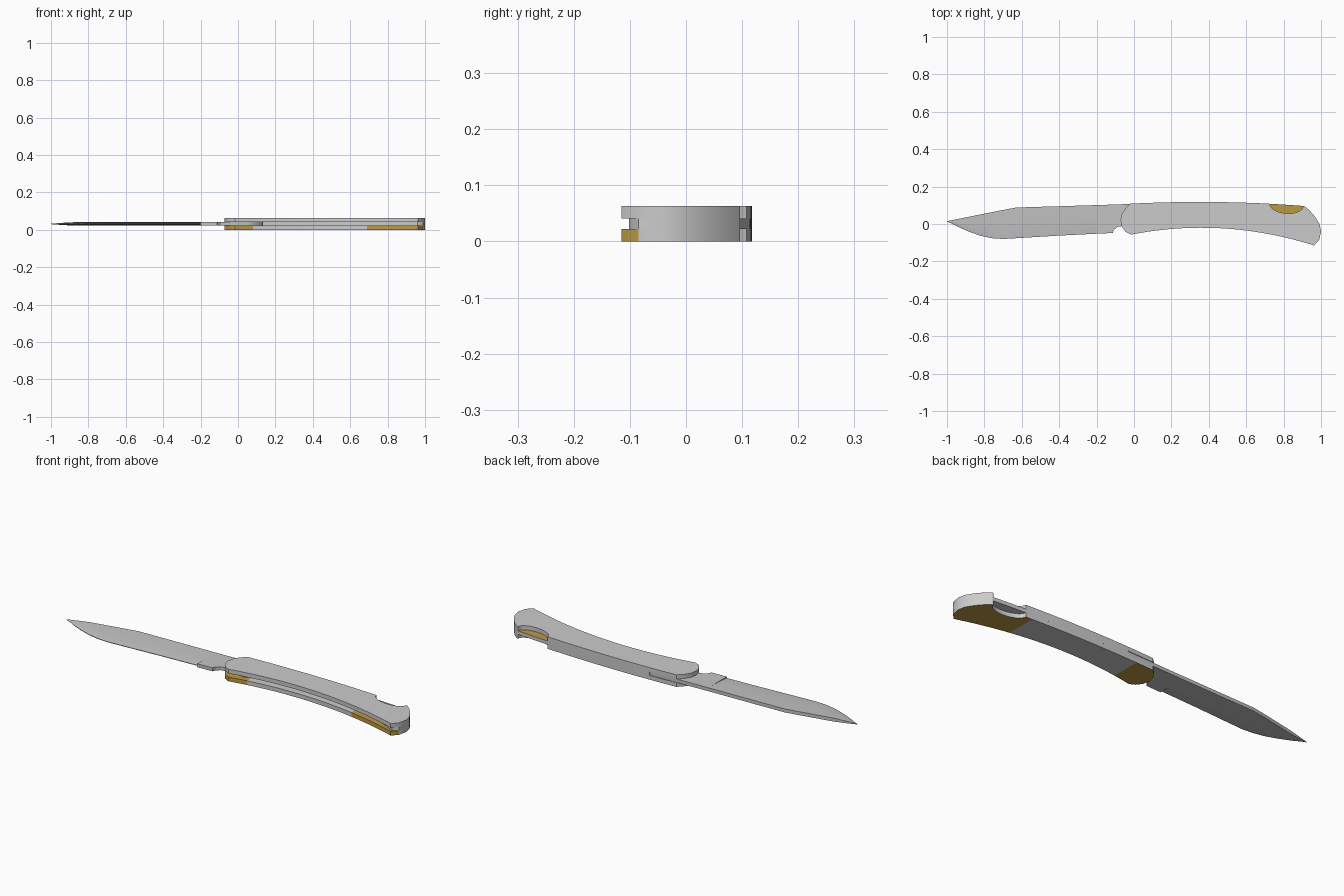
import bpy, bmesh, math

cube = bpy.data.objects.get("Cube")
if cube:
    bpy.data.objects.remove(cube, do_unlink=True)


def material(name, rgb):
    m = bpy.data.materials.new(name)
    m.use_nodes = True
    m.diffuse_color = (*rgb, 1)
    bsdf = next(n for n in m.node_tree.nodes if n.type == 'BSDF_PRINCIPLED')
    bsdf.inputs["Base Color"].default_value = (*rgb, 1)
    return m


STEEL = material("handle steel", (0.6, 0.6, 0.6))
BLADE = material("blade steel", (0.55, 0.55, 0.55))
BRASS = material("brass", (0.5, 0.32, 0.06))
LOW, HIGH, TOP = 0.022, 0.041, 0.063      # layer heights of the handle
FRONT_BOLSTER, REAR_BOLSTER = 0.08, 0.69  # inner ends of the brass bolsters


def finish(bm, name, mats):
    bmesh.ops.recalc_face_normals(bm, faces=bm.faces)
    mesh = bpy.data.meshes.new(name)
    bm.to_mesh(mesh)
    bm.free()
    ob = bpy.data.objects.new(name, mesh)
    bpy.context.collection.objects.link(ob)
    for m in mats:
        mesh.materials.append(m)
    bpy.ops.object.select_all(action='DESELECT')
    ob.select_set(True)
    bpy.context.view_layer.objects.active = ob
    bpy.ops.object.shade_smooth_by_angle(angle=math.radians(30))
    return ob


def plate(name, outline, z0, z1, mats, cuts=(), rule=None):
    """Extrude an outline, split it at the given x cuts, colour by rule."""
    bm = bmesh.new()
    base = bm.faces.new([bm.verts.new((x, y, z0)) for x, y in outline])
    ext = bmesh.ops.extrude_face_region(bm, geom=[base])
    for v in ext["geom"]:
        if isinstance(v, bmesh.types.BMVert):
            v.co.z = z1
    for x in cuts:
        bmesh.ops.bisect_plane(bm, geom=bm.verts[:] + bm.edges[:] + bm.faces[:],
                               plane_co=(x, 0, 0), plane_no=(1, 0, 0))
    bmesh.ops.recalc_face_normals(bm, faces=bm.faces)
    if rule:
        for f in bm.faces:
            f.material_index = int(rule(f.calc_center_median(), f.normal))
    return finish(bm, name, mats)


def span(a, b, n):
    return [a + (b - a) * i / n for i in range(n + 1)]


# Handle profile: belly curve, back curve and the two rounded ends
def belly(x):
    return -0.02 - 0.26 * (x - 0.36) ** 2


def back(x):
    return 0.118 - 0.07 * (x - 0.35) ** 2


def notched_back(x):
    t = (x - 0.815) / 0.09
    return back(x) - (0.046 * math.sqrt(1 - t * t) if abs(t) < 1 else 0)


REAR_END = [(0.99, -0.085), (1.0, -0.04), (0.992, 0.0), (0.967, 0.04), (0.937, 0.075)]
FRONT_END = [(-0.045, 0.085), (-0.065, 0.055), (-0.072, 0.02), (-0.065, -0.015), (-0.045, -0.042)]

scale_outline = [(x, belly(x)) for x in span(-0.016, 0.963, 32)] + REAR_END
scale_outline += [(x, notched_back(x)) for x in
                  span(0.91, 0.905, 1) + span(0.9, 0.73, 17) + span(0.725, -0.02, 16)]
scale_outline += FRONT_END


def in_bolster(c):
    return c.x < FRONT_BOLSTER or c.x > REAR_BOLSTER


# Lower scale with brass bolsters, and plain upper scale
plate("lower_scale", scale_outline, 0, LOW, [STEEL, BRASS],
      (FRONT_BOLSTER, REAR_BOLSTER),
      lambda c, n: in_bolster(c) and (abs(n.z) > 0.5 or n.y < -0.3))
plate("upper_scale", scale_outline, HIGH, TOP, [STEEL])


# Back spring between the scales, leaving the blade slot open along the belly
def slot_floor(x):
    depth = 0.075 if x < 0.6 else 0.075 - 0.063 * (x - 0.6) / 0.36
    return belly(x) + depth


spring_outline = [(x, slot_floor(x)) for x in span(0.13, 0.96, 24)]
spring_outline += [(0.966, -0.1)] + REAR_END
spring_outline += [(x, back(x)) for x in span(0.91, 0.13, 20)]
plate("back_spring", spring_outline, LOW, HIGH, [STEEL, BRASS], (REAR_BOLSTER,),
      lambda c, n: c.x > REAR_BOLSTER and n.z > 0.5)

# Unsharpened tang with finger notch
tang_outline = [(-0.2, 0.101), (-0.2, -0.052), (-0.113, -0.048), (-0.108, -0.032),
                (-0.09, -0.016), (-0.065, -0.011), (0.05, -0.015), (0.1, 0.01),
                (0.13, 0.055), (0.13, 0.112), (-0.02, 0.107)]
plate("blade_tang", tang_outline, LOW + 0.0005, HIGH - 0.0005, [BLADE])

# Blade: wedge cross-sections from spine to edge, swept to the point
stations = [(-0.2, 0.101, -0.052), (-0.4, 0.095, -0.062), (-0.63, 0.088, -0.076),
            (-0.7, 0.075, -0.08), (-0.76, 0.063, -0.076), (-0.82, 0.051, -0.063),
            (-0.88, 0.039, -0.042), (-0.94, 0.027, -0.016), (-0.975, 0.02, 0.003),
            (-1.0, 0.015, 0.013)]
MID = (LOW + HIGH) / 2
bm = bmesh.new()
rings = []
for x, spine, edge in stations:
    taper = min(1, 0.15 + (x + 1) / 0.12)
    half = [(0, 0.009), (0.5, 0.0075), (0.8, 0.005), (1, 0.0015)]
    section = half + [(t, -h) for t, h in reversed(half)]
    rings.append([bm.verts.new((x, spine + (edge - spine) * t, MID + h * taper))
                  for t, h in section])
for a, b in zip(rings, rings[1:]):
    for i in range(len(a)):
        j = (i + 1) % len(a)
        bm.faces.new((a[i], a[j], b[j], b[i]))
bm.faces.new(rings[0])
bm.faces.new(rings[-1])
finish(bm, "blade", [BLADE])
